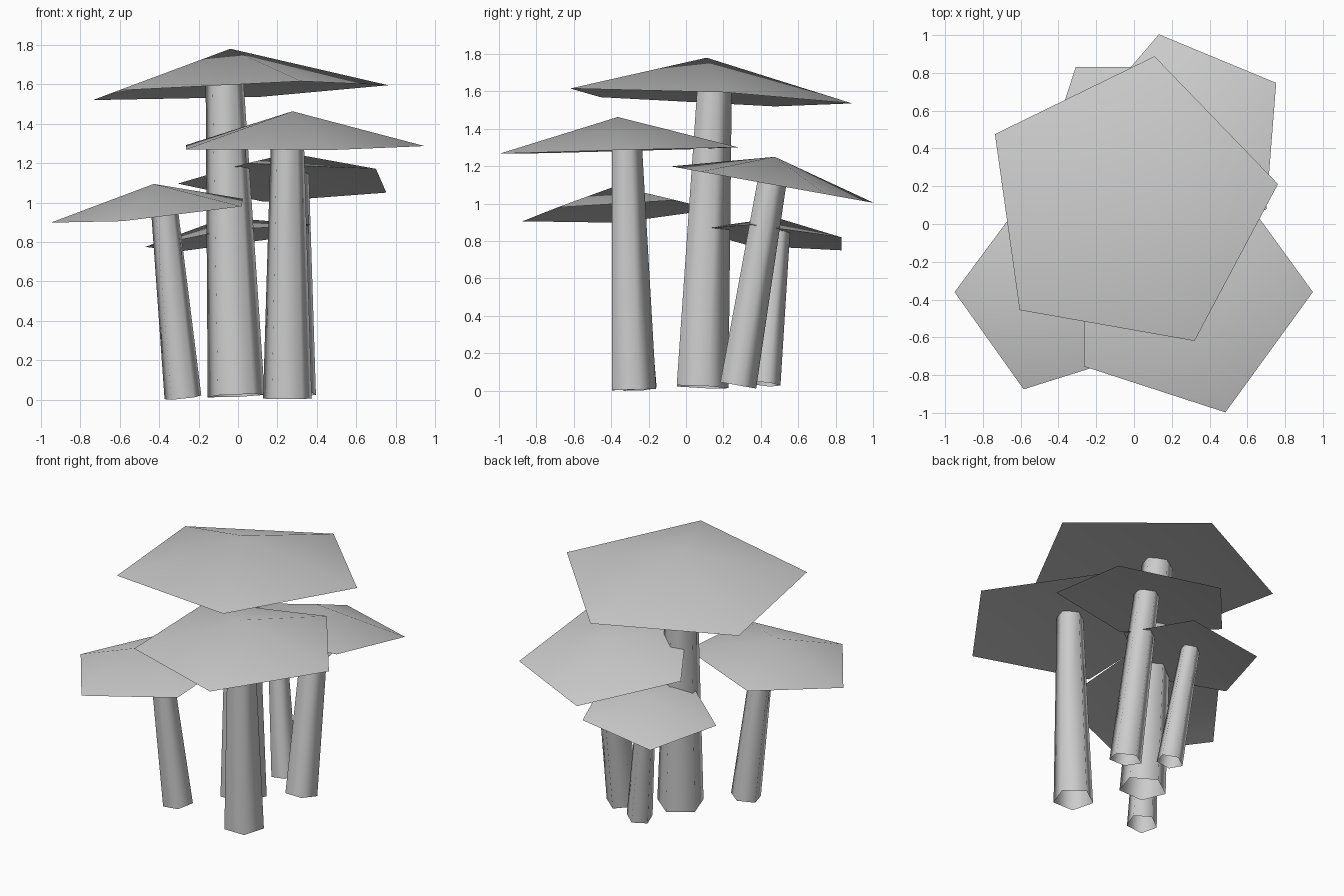
import bpy, bmesh, math
from mathutils import Vector

cube = bpy.data.objects.get("Cube")
if cube:
    bpy.data.objects.remove(cube, do_unlink=True)

# One plain grey for everything
grey = bpy.data.materials.new("mushroom grey")
grey.use_nodes = True
grey.diffuse_color = (0.6, 0.6, 0.6, 1)
grey.node_tree.nodes["Principled BSDF"].inputs["Base Color"].default_value = (0.6, 0.6, 0.6, 1)

SIDES = 5


def finish(bm, name):
    bmesh.ops.recalc_face_normals(bm, faces=bm.faces)
    mesh = bpy.data.meshes.new(name)
    bm.to_mesh(mesh)
    bm.free()
    mesh.materials.append(grey)
    obj = bpy.data.objects.new(name, mesh)
    bpy.context.collection.objects.link(obj)
    bpy.ops.object.select_all(action='DESELECT')
    obj.select_set(True)
    bpy.context.view_layer.objects.active = obj
    bpy.ops.object.shade_smooth_by_angle(angle=math.radians(80))
    return obj


def ring(bm, center, radius, phase, slope):
    """Five-sided ring lying on a plane of the given slope."""
    verts = []
    for i in range(SIDES):
        a = math.radians(phase) + math.tau * i / SIDES
        x, y = radius * math.cos(a), radius * math.sin(a)
        verts.append(bm.verts.new(center + Vector((x, y, slope[0] * x + slope[1] * y))))
    return verts


def cap(name, center, radius, phase, slope, height):
    """Pointed roof with a shallow hollow underneath."""
    bm = bmesh.new()
    center = Vector(center)
    axis = Vector((-slope[0], -slope[1], 1)) * height
    rim = ring(bm, center, radius, phase, slope)
    for share in (1, 0.36):
        tip = bm.verts.new(center + axis * share)
        for i in range(SIDES):
            bm.faces.new((rim[i], rim[(i + 1) % SIDES], tip))
    finish(bm, name)


def stem(name, base, top, r_base, r_top, slope):
    """Tapered open tube leaning with its cap."""
    bm = bmesh.new()
    low = ring(bm, Vector(base), r_base, -55, slope)
    high = ring(bm, Vector(top), r_top, -55, slope)
    for i in range(SIDES):
        j = (i + 1) % SIDES
        bm.faces.new((low[i], low[j], high[j], high[i]))
    finish(bm, name)


# name: cap centre, radius, phase, slope, height; stem base, top x and y, radii
mushrooms = {
    "tall": ((-0.03, 0.10, 1.567), 0.80, 80, (0.042, -0.047), 0.213,
             (-0.01, 0.075, 0.02), (-0.07, 0.145), 0.152, 0.10),
    "front_left": ((0.277, -0.36, 1.283), 0.67, 0, (0.005, 0.027), 0.18,
                   (0.25, -0.29, 0.005), (0.25, -0.325), 0.13, 0.087),
    "front_right": ((-0.413, -0.366, 0.954), 0.537, 35.4, (0.105, 0.06), 0.14,
                    (-0.28, -0.255, 0.01), (-0.378, -0.31), 0.098, 0.07),
    "back_left": ((0.265, 0.448, 1.104), 0.572, 31.5, (0.0, -0.18), 0.146,
                  (0.295, 0.27, 0.03), (0.28, 0.46), 0.105, 0.083),
    "back_small": ((-0.05, 0.475, 0.819), 0.44, 54, (0.135, -0.095), 0.105,
                   (0.06, 0.42, 0.035), (-0.045, 0.495), 0.085, 0.062),
}

for label, (center, radius, phase, slope, height, base, top, r0, r1) in mushrooms.items():
    cap(label + "_cap", center, radius, phase, slope, height)
    stem(label + "_stem", base, (*top, center[2] + 0.4 * height), r0, r1, slope)
